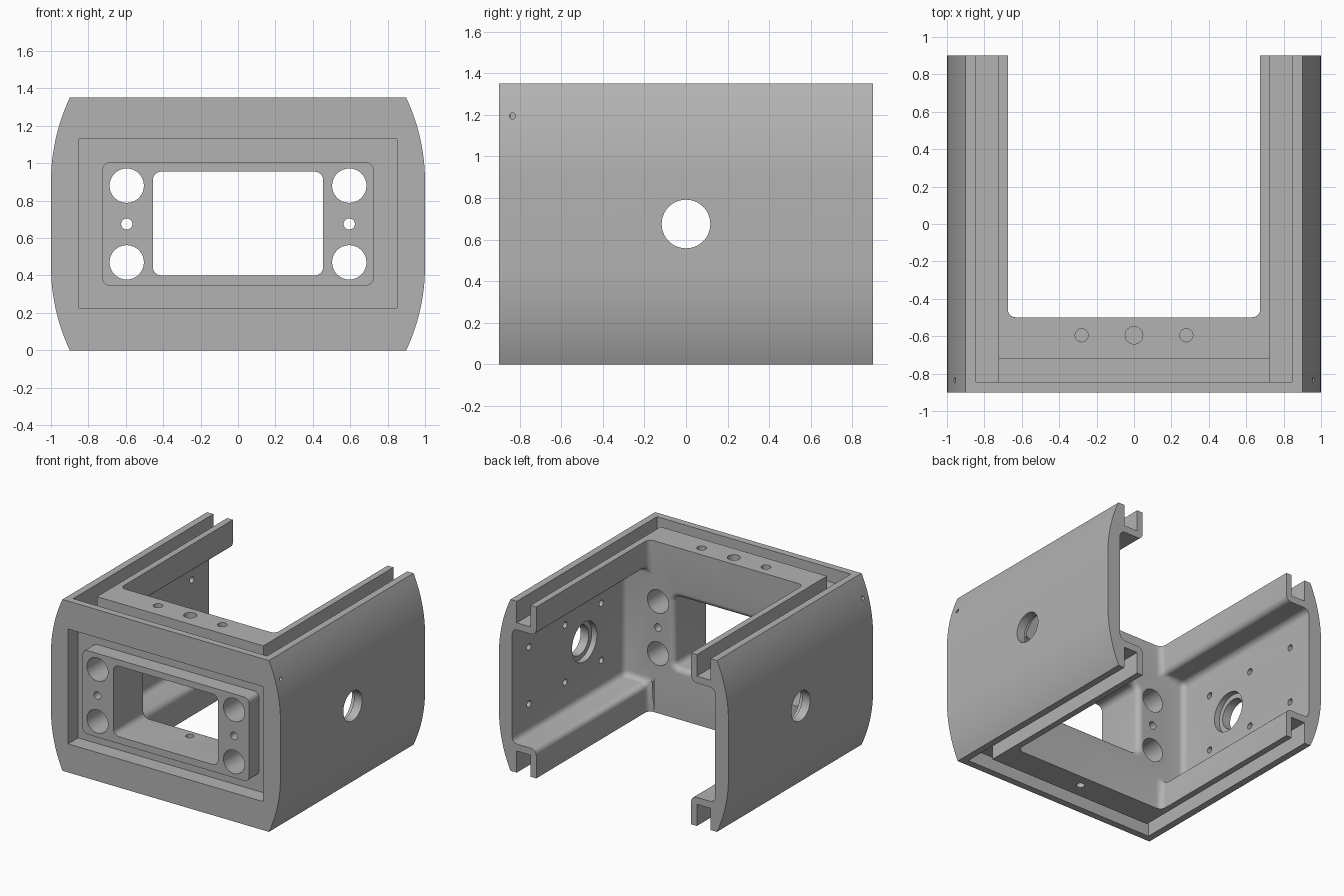
import bpy, bmesh, math
from mathutils import Matrix, Vector

if "Cube" in bpy.data.objects:
    bpy.data.objects.remove(bpy.data.objects["Cube"])

H = 1.35          # overall height
MID = H / 2
FRONT, BACK = -0.9, 0.9

grey = bpy.data.materials.new("machined_grey")
grey.use_nodes = True
colour = (0.45, 0.45, 0.45, 1)
grey.diffuse_color = colour
grey.node_tree.nodes["Principled BSDF"].inputs["Base Color"].default_value = colour


def to_object(name, bm):
    bmesh.ops.recalc_face_normals(bm, faces=bm.faces)
    mesh = bpy.data.meshes.new(name)
    bm.to_mesh(mesh)
    bm.free()
    mesh.materials.append(grey)
    ob = bpy.data.objects.new(name, mesh)
    bpy.context.scene.collection.objects.link(ob)
    return ob


def loft(name, sections):
    """Solid through equal-length (x, z) outlines, given as (y, outline)."""
    bm = bmesh.new()
    rings = [[bm.verts.new((x, y, z)) for x, z in pts] for y, pts in sections]
    for a, b in zip(rings, rings[1:]):
        for i in range(len(a)):
            j = (i + 1) % len(a)
            bm.faces.new((a[i], a[j], b[j], b[i]))
    bm.faces.new(rings[0])
    bm.faces.new(rings[-1])
    return to_object(name, bm)


def rounded(hx, z0, z1, r, seg=6):
    pts = []
    corners = [(hx - r, z1 - r), (r - hx, z1 - r), (r - hx, z0 + r), (hx - r, z0 + r)]
    for k, (cx, cz) in enumerate(corners):
        for i in range(seg + 1):
            a = math.pi / 2 * (k + i / seg)
            pts.append((cx + r * math.cos(a), cz + r * math.sin(a)))
    return pts


def box(name, x0, x1, y0, y1, z0, z1):
    bm = bmesh.new()
    bmesh.ops.create_cube(bm, size=1)
    for v in bm.verts:
        v.co = ((x0, x1)[v.co.x > 0], (y0, y1)[v.co.y > 0], (z0, z1)[v.co.z > 0])
    return to_object(name, bm)


def drill(start, end, r, seg=32):
    """Round cutter between two points."""
    start, end = Vector(start), Vector(end)
    axis = end - start
    turn = axis.to_track_quat('Z', 'Y').to_matrix().to_4x4()
    bm = bmesh.new()
    bmesh.ops.create_cone(bm, cap_ends=True, segments=seg, radius1=r, radius2=r,
                          depth=axis.length,
                          matrix=Matrix.Translation((start + end) / 2) @ turn)
    return to_object("drill", bm)


def combine(target, tool, operation='DIFFERENCE'):
    mod = target.modifiers.new("cut", 'BOOLEAN')
    mod.operation, mod.solver, mod.object = operation, 'EXACT', tool
    bpy.context.view_layer.update()
    graph = bpy.context.evaluated_depsgraph_get()
    mesh = bpy.data.meshes.new_from_object(target.evaluated_get(graph))
    target.modifiers.clear()
    target.data = mesh
    bpy.data.objects.remove(tool)


# Housing body: flat middle band blending into arcs at top and bottom
R = 1.06
sweep = math.asin(0.45 / R)
upper = [(1 - R + R * math.cos(sweep * i / 12), 0.9 + R * math.sin(sweep * i / 12))
         for i in range(13)]
right = [(x, H - z) for x, z in reversed(upper)] + upper
outline = right + [(-x, z) for x, z in reversed(right)]
body = loft("housing", [(FRONT, outline), (BACK, outline)])

# Front pocket with a raised rounded block in it
combine(body, box("pocket", -0.85, 0.85, -1, -0.775, 0.225, 1.13))
block = rounded(0.725, 0.345, 1.005, 0.04)
combine(body, loft("block", [(FRONT, block), (-0.7, block)]), 'UNION')

# Open rear cavity, wider between the upper and lower flanges
quarter = [(0.675, -0.2), (0.675, 0.225), (0.885, 0.225)]
half = quarter + [(x, H - z) for x, z in reversed(quarter)]
cavity_shape = half + [(-x, z) for x, z in reversed(half)]
cavity = loft("cavity", [(-0.5, cavity_shape), (1.1, cavity_shape)])
bm = bmesh.new()
bm.from_mesh(cavity.data)
soft = [e for e in bm.edges
        if not all(v.co.y > 1 for v in e.verts)
        and not all(v.co.z < -0.1 for v in e.verts)
        and not all(v.co.z > H + 0.1 for v in e.verts)
        and not (all(abs(v.co.z - MID) > 0.8 for v in e.verts))]
bmesh.ops.bevel(bm, geom=soft, offset=0.045, segments=5, profile=0.5, affect='EDGES')
bm.to_mesh(cavity.data)
bm.free()
combine(body, cavity)

# Front window, flared on its inner edge
flare = 0.045
sections = [(-1, rounded(0.455, 0.4, 0.955, 0.045))]
for i in range(7):
    a = math.pi / 2 * i / 6
    g = flare * (1 - math.cos(a))
    sections.append((-0.5 - flare + flare * math.sin(a),
                     rounded(0.455 + g, 0.4 - g, 0.955 + g, 0.045 + g)))
sections.append((-0.4, sections[-1][1]))
combine(body, loft("window", sections))

# Seal grooves round the top and bottom edges
for top in (False, True):
    def span(depth):
        return (H - depth, H + 0.1) if top else (-0.1, depth)
    for s in (-1, 1):
        x0, x1 = sorted((s * 0.725, s * 0.845))
        combine(body, box("side_groove", x0, x1, -0.845, 1, *span(0.17)))
    combine(body, box("front_groove", -0.73, 0.73, -0.845, -0.72, *span(0.11)))

# Holes mirrored on both sides
for s in (-1, 1):
    for z, r in ((0.88, 0.092), (0.47, 0.092), (0.675, 0.03)):
        combine(body, drill((s * 0.595, -1, z), (s * 0.595, -0.3, z), r))
    combine(body, drill((s * 0.8, 0, MID), (s * 1.1, 0, MID), 0.117, 48))
    combine(body, drill((s * 0.8, 0, MID), (s * 0.93, 0, MID), 0.155, 48))
    combine(body, drill((s * 0.8, -0.835, 1.195), (s * 1.1, -0.835, 1.195), 0.015, 16))
    for y in (-0.21, 0.24, 0.69):
        for z in (0.45, 0.9):
            combine(body, drill((s * 0.8, y, z), (s * 0.94, y, z), 0.025, 20))

# Screw holes in the top and bottom of the front wall
for x, r in ((-0.28, 0.035), (0, 0.047), (0.28, 0.035)):
    combine(body, drill((x, -0.595, 1.15), (x, -0.595, 1.5), r))
combine(body, drill((0, -0.6, -0.1), (0, -0.6, 0.5), 0.03))

# Smooth shading with crisp edges
bpy.ops.object.select_all(action='DESELECT')
body.select_set(True)
bpy.context.view_layer.objects.active = body
bpy.ops.object.shade_smooth_by_angle(angle=math.radians(30))
